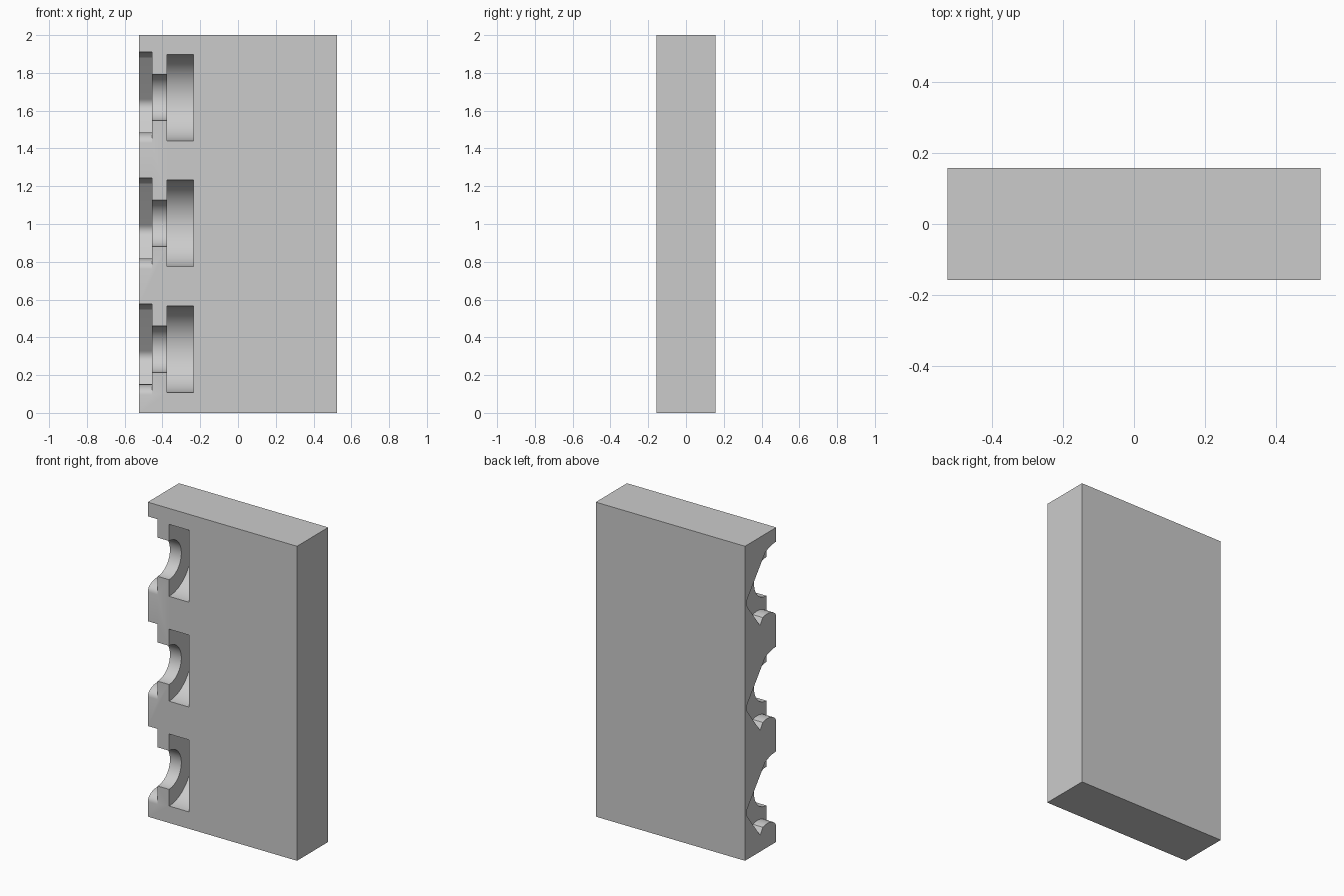
import bpy, bmesh, math

if "Cube" in bpy.data.objects:
    bpy.data.objects.remove(bpy.data.objects["Cube"], do_unlink=True)

WIDTH, DEPTH, HEIGHT = 1.05, 0.314, 2.0
FRONT = -DEPTH / 2
PITCH = HEIGHT / 3

grey = bpy.data.materials.new("plain_grey")
grey.diffuse_color = (0.6, 0.6, 0.6, 1)
grey.use_nodes = True
grey.node_tree.nodes["Principled BSDF"].inputs["Base Color"].default_value = (0.6, 0.6, 0.6, 1)


def extrude_profile(name, points, x0, x1):
    """Solid made by sweeping a (y, z) outline along x."""
    bm = bmesh.new()
    face = bm.faces.new([bm.verts.new((x0, y, z)) for y, z in points])
    swept = bmesh.ops.extrude_face_region(bm, geom=[face])["geom"]
    bmesh.ops.translate(bm, vec=(x1 - x0, 0, 0),
                        verts=[v for v in swept if isinstance(v, bmesh.types.BMVert)])
    bmesh.ops.recalc_face_normals(bm, faces=bm.faces)
    mesh = bpy.data.meshes.new(name)
    bm.to_mesh(mesh)
    bm.free()
    obj = bpy.data.objects.new(name, mesh)
    bpy.context.collection.objects.link(obj)
    mesh.materials.append(grey)
    return obj


def arc(radius, start, end, steps, cy=0, cz=0):
    angles = [math.radians(start + (end - start) * i / steps) for i in range(steps + 1)]
    return [(cy + radius * math.cos(a), cz + radius * math.sin(a)) for a in angles]


def hook_outline():
    """Open-fronted pocket with a round roof, sloped back and raised lip."""
    roof = arc(0.24, 90, 62, 8)
    back = arc(0.05, 40, -35, 6, 0.247, -0.04)
    trough = [(0.162, -0.232)]
    lip = arc(0.09, 60, 180, 10, 0.09, -0.24)
    lip = [(y, -0.24 + (z + 0.24) * 0.62) for y, z in lip]
    return roof + back + trough + lip + [(-0.1, -0.24), (-0.1, 0.24)]


# Solid slab
block = extrude_profile("block", [(FRONT, 0), (-FRONT, 0), (-FRONT, HEIGHT), (FRONT, HEIGHT)],
                        -WIDTH / 2, WIDTH / 2)

# Each recess is a wheel pocket, a narrow neck and a hooked end pocket
parts = [
    ("wheel_cutter", arc(0.229, 0, 357.5, 143), -0.375, -0.235),
    ("neck_cutter", arc(0.123, 0, 355, 71), -0.6, -0.3),
    ("hook_cutter", hook_outline(), -0.6, -0.455),
]
for i in range(3):
    centre = (i + 0.5) * PITCH + 0.003
    for name, outline, x0, x1 in parts:
        points = [(y + FRONT, z + centre) for y, z in outline]
        cutter = extrude_profile(name, points, x0, x1)
        cutter.hide_render = True
        cutter.hide_set(True)
        cut = block.modifiers.new(name, "BOOLEAN")
        cut.operation, cut.solver, cut.object = "DIFFERENCE", "EXACT", cutter

# Bake the cuts, then drop the helpers
bpy.context.view_layer.objects.active = block
block.select_set(True)
for cut in list(block.modifiers):
    helper = cut.object
    bpy.ops.object.modifier_apply(modifier=cut.name)
    bpy.data.objects.remove(helper, do_unlink=True)
bpy.ops.object.shade_smooth_by_angle(angle=math.radians(25))
